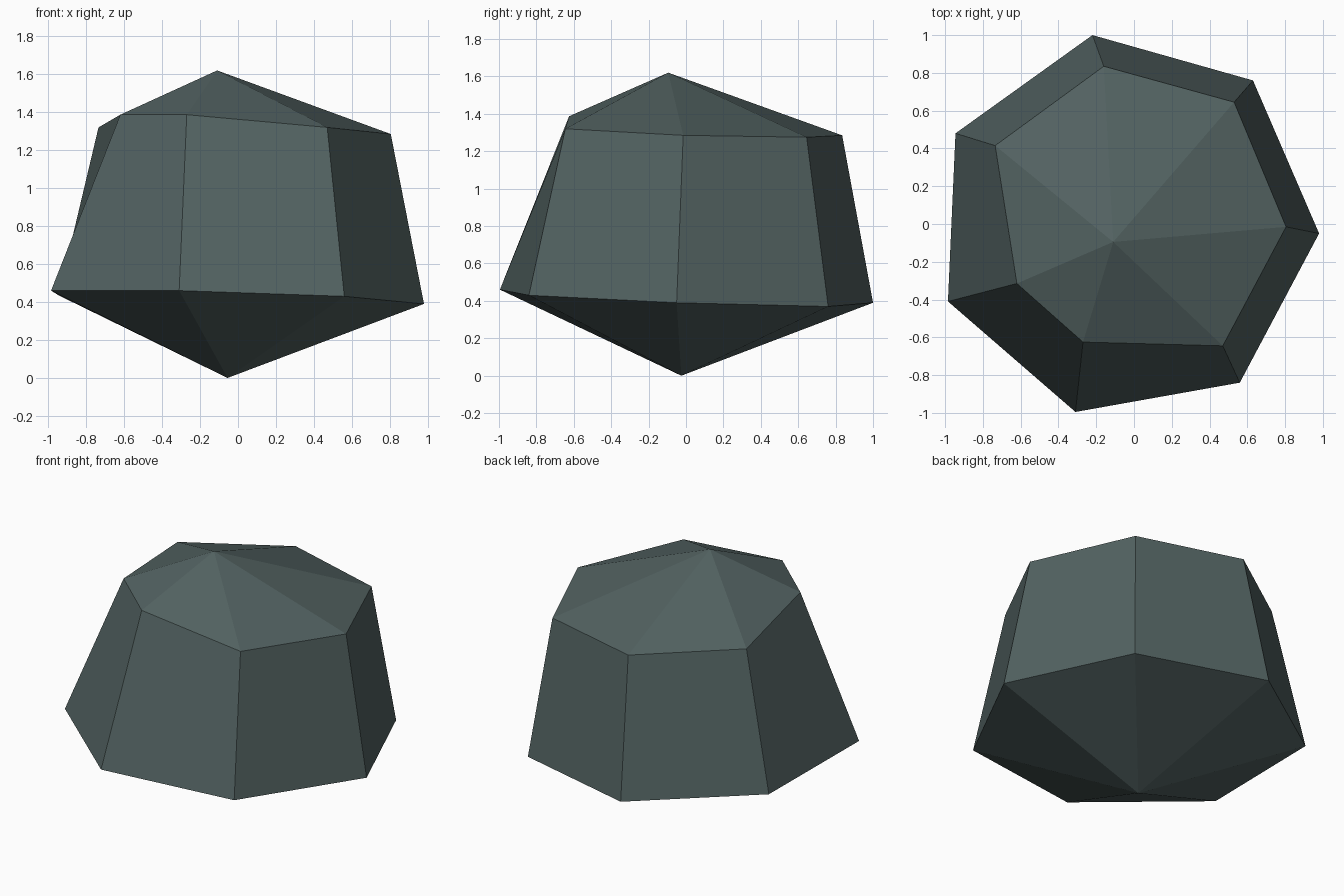
import bpy, bmesh

if "Cube" in bpy.data.objects:
    bpy.data.objects.remove(bpy.data.objects["Cube"])

# One flat colour for the whole stone
mat = bpy.data.materials.new("dark slate green")
mat.diffuse_color = (0.085, 0.122, 0.12, 1)
mat.use_nodes = True
mat.node_tree.nodes["Principled BSDF"].inputs["Base Color"].default_value = mat.diffuse_color

# Slightly tilted seven-sided rings, counter-clockwise from the back
lower = [(-0.22, 1.0, 0.39), (-0.945, 0.48, 0.435), (-0.985, -0.41, 0.46),
         (-0.31, -0.995, 0.46), (0.56, -0.84, 0.43), (0.98, -0.05, 0.39),
         (0.63, 0.76, 0.37)]
upper = [(-0.16, 0.835, 1.285), (-0.735, 0.415, 1.32), (-0.62, -0.315, 1.387),
         (-0.27, -0.625, 1.387), (0.47, -0.645, 1.32), (0.805, -0.015, 1.285),
         (0.53, 0.645, 1.275)]

bm = bmesh.new()
base = bm.verts.new((-0.055, -0.025, 0.0))
apex = bm.verts.new((-0.11, -0.095, 1.62))
low = [bm.verts.new(p) for p in lower]
high = [bm.verts.new(p) for p in upper]

# Bottom point, side wall and peaked cap
n = len(low)
for i in range(n):
    j = (i + 1) % n
    bm.faces.new((base, low[j], low[i]))
    bm.faces.new((low[i], low[j], high[j], high[i]))
    bm.faces.new((high[i], high[j], apex))
bmesh.ops.recalc_face_normals(bm, faces=bm.faces[:])

mesh = bpy.data.meshes.new("stone")
bm.to_mesh(mesh)
bm.free()
mesh.materials.append(mat)
stone = bpy.data.objects.new("stone", mesh)
bpy.context.collection.objects.link(stone)
